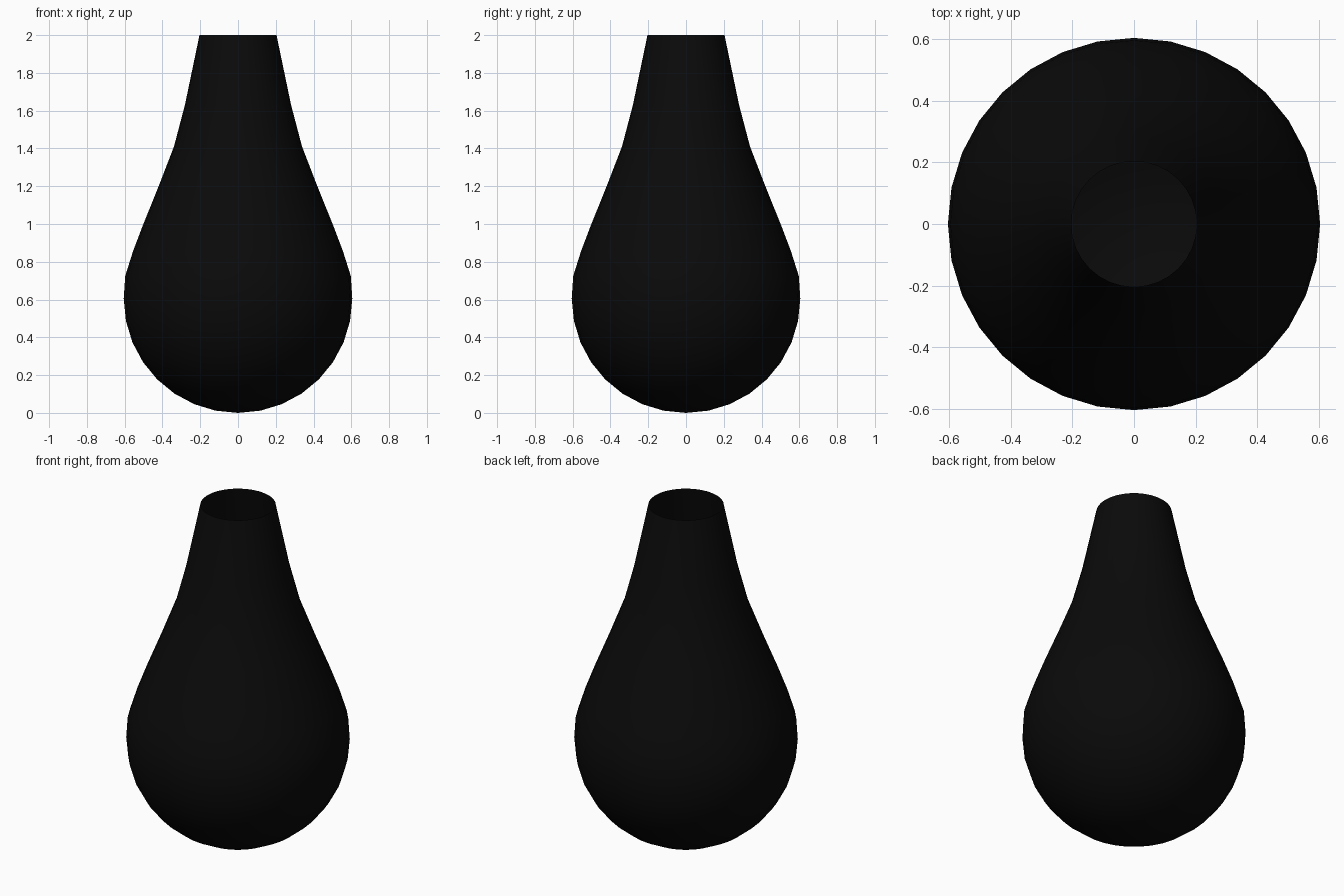
import bpy, bmesh
from math import sin, cos, pi

if "Cube" in bpy.data.objects:
    bpy.data.objects.remove(bpy.data.objects["Cube"])

SEGMENTS = 32
R = 0.605

# Profile: round lower half of a sphere, then a shoulder drawn up into a tapering neck
profile = [(R * sin(pi * k / 16), R * (1 - cos(pi * k / 16))) for k in range(1, 9)]
profile += [(0.597, 0.725), (0.556, 0.855), (0.503, 0.995), (0.424, 1.19),
            (0.339, 1.41), (0.281, 1.63), (0.204, 2.0)]

# Open-topped thin-walled body
bm = bmesh.new()
bottom = bm.verts.new((0, 0, 0))
rings = [[bm.verts.new((r * cos(2 * pi * i / SEGMENTS), r * sin(2 * pi * i / SEGMENTS), z))
          for i in range(SEGMENTS)] for r, z in profile]
for i in range(SEGMENTS):
    j = (i + 1) % SEGMENTS
    bm.faces.new((bottom, rings[0][j], rings[0][i]))
    for low, high in zip(rings, rings[1:]):
        bm.faces.new((low[i], low[j], high[j], high[i]))
for face in bm.faces:
    face.smooth = True
mesh = bpy.data.meshes.new("vase_body")
bm.to_mesh(mesh)
bm.free()
vase = bpy.data.objects.new("vase_body", mesh)
bpy.context.collection.objects.link(vase)

# Black finish
black = bpy.data.materials.new("black_finish")
black.diffuse_color = (0.003, 0.003, 0.003, 1)
black.use_nodes = True
black.node_tree.nodes["Principled BSDF"].inputs["Base Color"].default_value = black.diffuse_color
mesh.materials.append(black)
